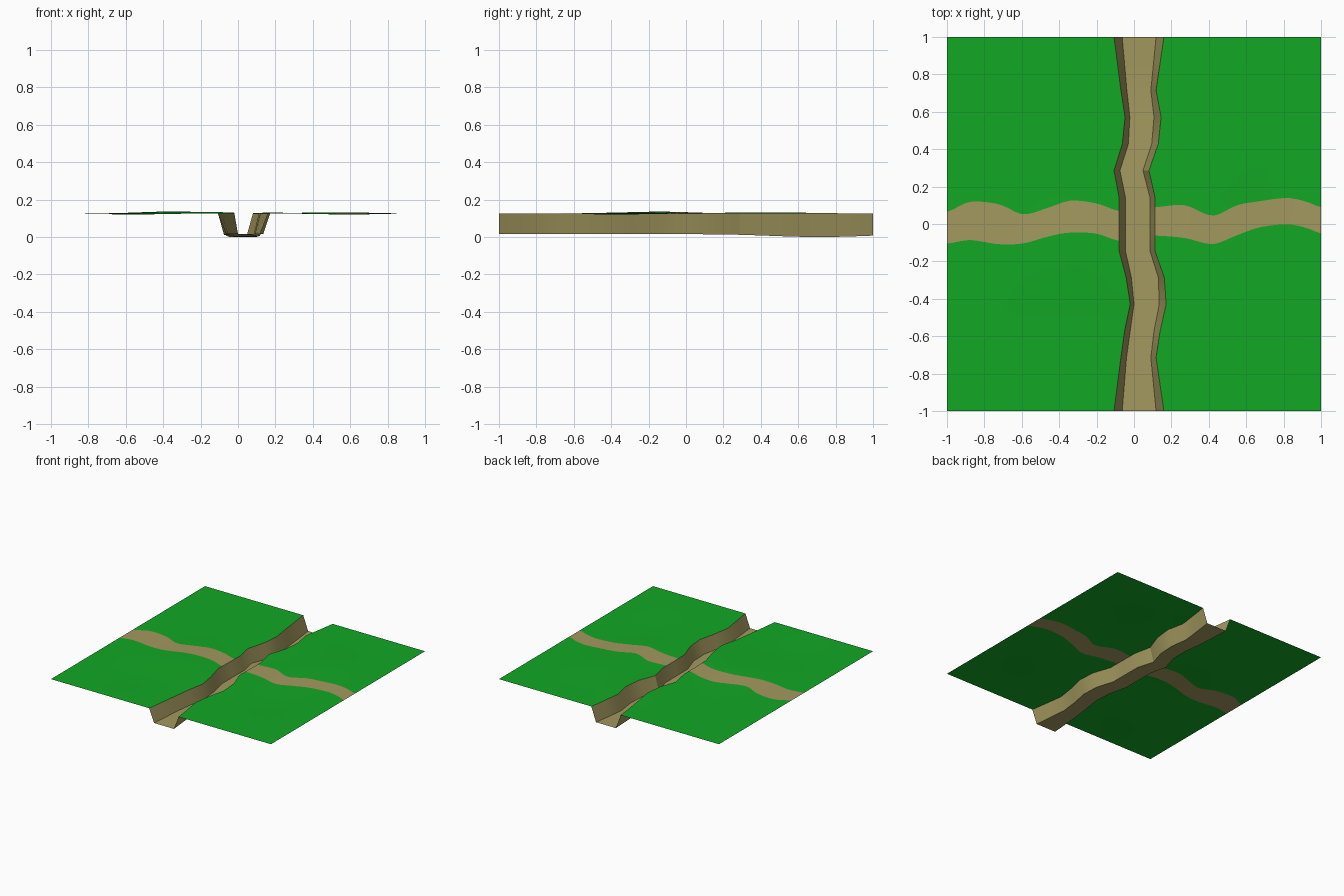
import bpy, math

if "Cube" in bpy.data.objects:
    bpy.data.objects.remove(bpy.data.objects["Cube"])


def material(name, rgb):
    m = bpy.data.materials.new(name)
    m.diffuse_color = (*rgb, 1)
    m.use_nodes = True
    m.node_tree.nodes["Principled BSDF"].inputs["Base Color"].default_value = m.diffuse_color
    return m


GRASS = material("grass_green", (0.006, 0.39, 0.018))
EARTH = material("earth_tan", (0.37, 0.32, 0.115))

# Channel cross-sections: y, left rim, left floor, right floor, right rim
CHANNEL = [
    (-1.0, -.107, -.063, .118, .160), (-.714, -.070, -.040, .090, .118),
    (-.571, -.050, -.020, .107, .140), (-.429, -.020, .000, .135, .172),
    (-.286, -.042, -.014, .130, .162), (-.143, -.080, -.046, .085, .112),
    (.0, -.080, -.046, .085, .112), (.143, -.080, -.046, .085, .112),
    (.286, -.107, -.075, .048, .080), (.429, -.062, -.030, .095, .130),
    (.571, -.048, -.022, .107, .145), (.714, -.070, -.038, .090, .118),
    (1.0, -.107, -.063, .118, .160)]
# Footpath edges: x, lower y, upper y
PATH_LEFT = [(-1, -.105, .065), (-.88, -.086, .118), (-.72, -.108, .105),
             (-.59, -.103, .052), (-.45, -.065, .09), (-.34, -.046, .125),
             (-.2, -.052, .11), (-.08, -.09, .07)]
PATH_RIGHT = [(.11, -.062, .09), (.27, -.075, .1), (.42, -.107, .045),
              (.55, -.06, .1), (.67, -.018, .122), (.82, -.002, .139),
              (.92, -.02, .12), (1, -.05, .09)]
# Gentle swells in the ground: x, y, height
SWELLS = [(-.4, -.15, .012), (.6, .4, .012), (-.6, .75, -.006), (-.6, -.65, -.013),
          (.65, -.4, -.010), (.1, .6, .008), (-.05, -.3, .006)]


def ground_z(x, y):
    fade = (1 - x * x) * (1 - y * y)
    return .126 + fade * sum(a * math.exp(-((x - u) ** 2 + (y - v) ** 2) / .06)
                             for u, v, a in SWELLS)


def sample(table, x, col, smooth=False):
    """Interpolate a column of a table."""
    for k in range(len(table) - 1):
        a, b = table[k], table[k + 1]
        if x <= b[0] + 1e-9:
            t = max(0, (x - a[0]) / (b[0] - a[0]))
            if smooth:  # Catmull-Rom
                p = table[max(k - 1, 0)][col]
                q = table[min(k + 2, len(table) - 1)][col]
                m0, m1 = (b[col] - p) / 2, (q - a[col]) / 2
                return ((2*t**3 - 3*t*t + 1) * a[col] + (t**3 - 2*t*t + t) * m0
                        + (3*t*t - 2*t**3) * b[col] + (t**3 - t*t) * m1)
            return a[col] + (b[col] - a[col]) * t
    return table[-1][col]


def sheet(name, grid, mats, row_mat=lambda j: 0):
    """Surface from grid[column][row] points, facing up."""
    nc, nr = len(grid), len(grid[0])
    verts = [p for col in grid for p in col]
    faces, idx = [], []
    for i in range(nc - 1):
        for j in range(nr - 1):
            a = i * nr + j
            faces.append((a, a + nr, a + nr + 1, a + 1))
            idx.append(row_mat(j))
    me = bpy.data.meshes.new(name)
    me.from_pydata(verts, [], faces)
    for m in mats:
        me.materials.append(m)
    for p, k in zip(me.polygons, idx):
        p.material_index = k
    ob = bpy.data.objects.new(name, me)
    bpy.context.collection.objects.link(ob)
    bpy.ops.object.select_all(action='DESELECT')
    ob.select_set(True)
    bpy.context.view_layer.objects.active = ob
    bpy.ops.object.shade_smooth_by_angle(angle=math.radians(30))
    return ob


N = 28
ys = [k / 7 for k in range(-7, 8)]
LOW = [y for y in ys if y < -.1]
HIGH = [y for y in ys if y > .1]


def bank(name, table, left):
    """Grass field on one side, with the footpath as its middle row."""
    grid = []
    for i in range(N + 1):
        t = i / N
        x0, x1 = table[0][0], table[-1][0]
        px = x0 + (x1 - x0) * t
        rows = LOW + [sample(table, px, 1, True), sample(table, px, 2, True)] + HIGH
        col = []
        for y in rows:
            rim = sample(CHANNEL, y, 1 if left else 4)
            x = -1 + (rim + 1) * t if left else rim + (1 - rim) * t
            col.append((x, y, ground_z(x, y)))
        grid.append(col)
    return sheet(name, grid, [GRASS, EARTH], lambda j: int(j == len(LOW)))


bank("left_field", PATH_LEFT, True)
bank("right_field", PATH_RIGHT, False)

# Sunken channel: two sloping sides and a floor
grid = []
for c in range(1, 5):
    col = []
    for y in ys:
        x = sample(CHANNEL, y, c)
        floor = .016 - .016 * math.exp(-((y - 5 / 7) / .35) ** 2)
        col.append((x, y, ground_z(x, y) if c in (1, 4) else floor))
    grid.append(col)
sheet("channel", grid, [EARTH])
